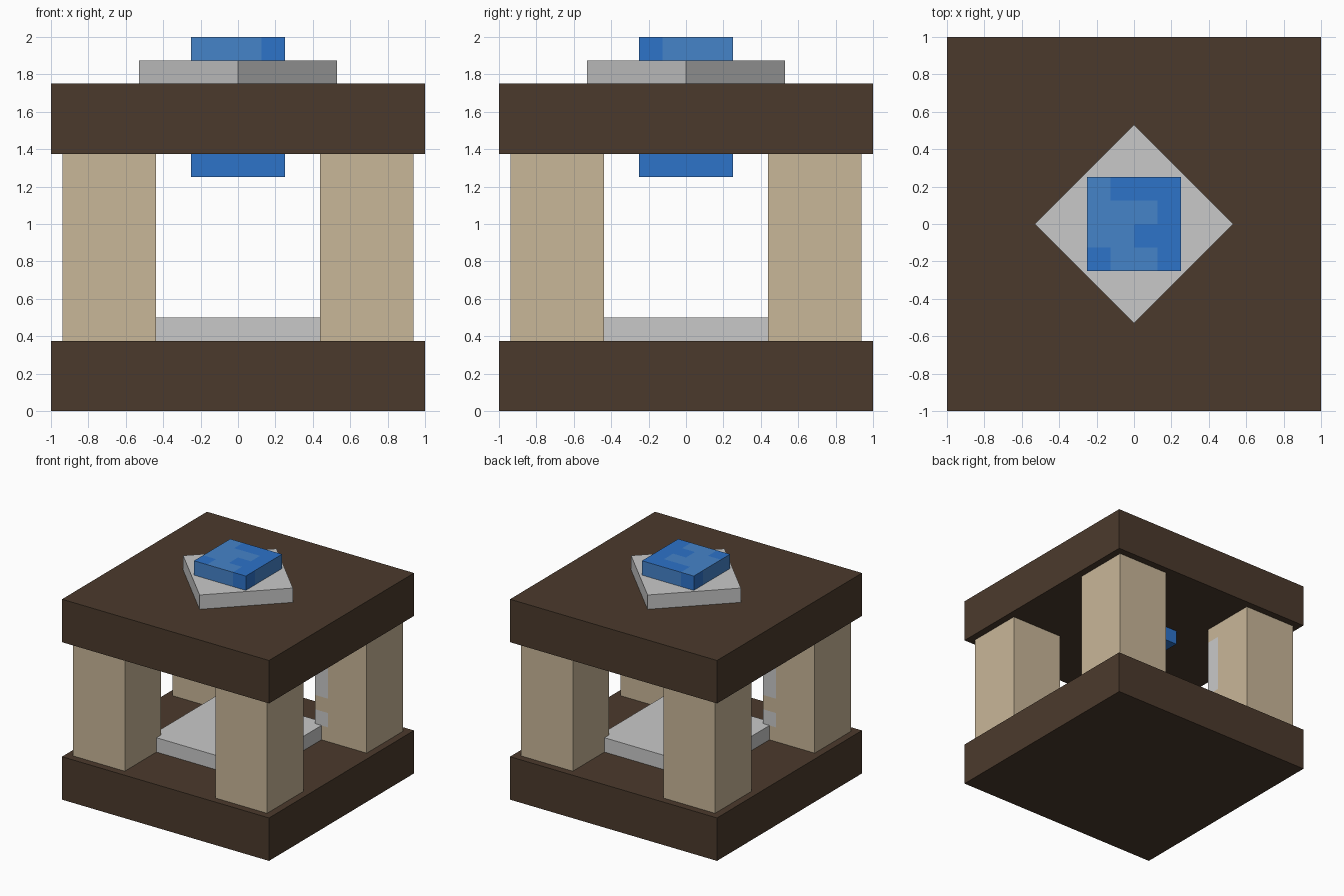
import bpy, bmesh, math
from mathutils import Vector, Matrix

cube = bpy.data.objects.get("Cube")
if cube:
    bpy.data.objects.remove(cube, do_unlink=True)


def material(name, rgb):
    lin = [((c / 255 + 0.055) / 1.055) ** 2.4 for c in rgb] + [1.0]
    m = bpy.data.materials.new(name)
    m.use_nodes = True
    m.diffuse_color = lin
    bsdf = next(n for n in m.node_tree.nodes if n.type == 'BSDF_PRINCIPLED')
    bsdf.inputs["Base Color"].default_value = lin
    return m


brown = material("dark_brown", (75, 58, 44))
tan = material("sandstone_tan", (201, 183, 153))
gray = material("light_gray", (201, 201, 201))
blue = material("deep_blue", (45, 115, 201))
pale_blue = material("pale_blue", (69, 131, 201))


def box(name, lo, hi, mats, cuts=(), rule=None, turn=0.0):
    """Box from corner to corner; cuts are (axis, position), rule picks a material per face."""
    bm = bmesh.new()
    lo, hi = Vector(lo), Vector(hi)
    bmesh.ops.create_cube(bm, size=1.0)
    bmesh.ops.transform(bm, verts=bm.verts,
                        matrix=Matrix.Translation((lo + hi) / 2) @ Matrix.Diagonal((*(hi - lo), 1)))
    for axis, pos in cuts:
        normal = Vector((0, 0, 0))
        normal[axis] = 1
        bmesh.ops.bisect_plane(bm, geom=bm.verts[:] + bm.edges[:] + bm.faces[:],
                               plane_co=normal * pos, plane_no=normal)
    bm.normal_update()
    if rule:
        for f in bm.faces:
            f.material_index = rule(f.calc_center_median(), f.normal)
    mesh = bpy.data.meshes.new(name)
    bm.to_mesh(mesh)
    bm.free()
    for m in mats:
        mesh.materials.append(m)
    ob = bpy.data.objects.new(name, mesh)
    ob.rotation_euler.z = turn
    bpy.context.collection.objects.link(ob)
    return ob


# Base and roof slabs
box("base_slab", (-1, -1, 0), (1, 1, 0.375), [brown])
box("roof_slab", (-1, -1, 1.375), (1, 1, 1.75), [brown])

# Floor plate and the diamond-turned roof plate
box("floor_plate", (-0.5, -0.5, 0.375), (0.5, 0.5, 0.5), [gray])
box("roof_plate", (-0.375, -0.375, 1.75), (0.375, 0.375, 1.875), [gray], turn=math.pi / 4)


# Pillars, each with a broken gray strip on one inner face
def strip(c, n):
    on_strip = n.y < -0.9 and c.x < 0.5625
    return int(on_strip and (0.5 < c.z < 0.625 or 0.75 < c.z < 1.25))


pillar_cuts = [(0, 0.5625)] + [(2, z) for z in (0.5, 0.625, 0.75, 1.25)]
for i, place in enumerate(("back_right", "back_left", "front_left", "front_right")):
    # model's own left is +x
    side = {"back_right": "back_left", "back_left": "back_right",
            "front_left": "front_right", "front_right": "front_left"}[place]
    box("pillar_" + side, (0.4375, 0.4375, 0.375), (0.9375, 0.9375, 1.375),
        [tan, gray], pillar_cuts, strip, i * math.pi / 2)

# Blue blocks: patterned one on the roof, plain one under it
PATTERN = ("L...", "LLL.", "LL..", ".LL.")  # rows from back to front


def patches(c, n):
    if n.z > 0.9:
        col, row = int((c.x + 0.25) / 0.125), int((0.25 - c.y) / 0.125)
        return int(PATTERN[row][col] == "L")
    if n.z < -0.9:
        return 0
    # dark only beside the front-left and back-right corners
    along = c.x * -n.y + c.y * -n.x
    return int(along < 0.125)


block_cuts = [(a, p) for a in (0, 1) for p in (-0.125, 0, 0.125)]
box("roof_block", (-0.25, -0.25, 1.875), (0.25, 0.25, 2.0), [blue, pale_blue], block_cuts, patches)
box("ceiling_block", (-0.25, -0.25, 1.25), (0.25, 0.25, 1.375), [blue])
